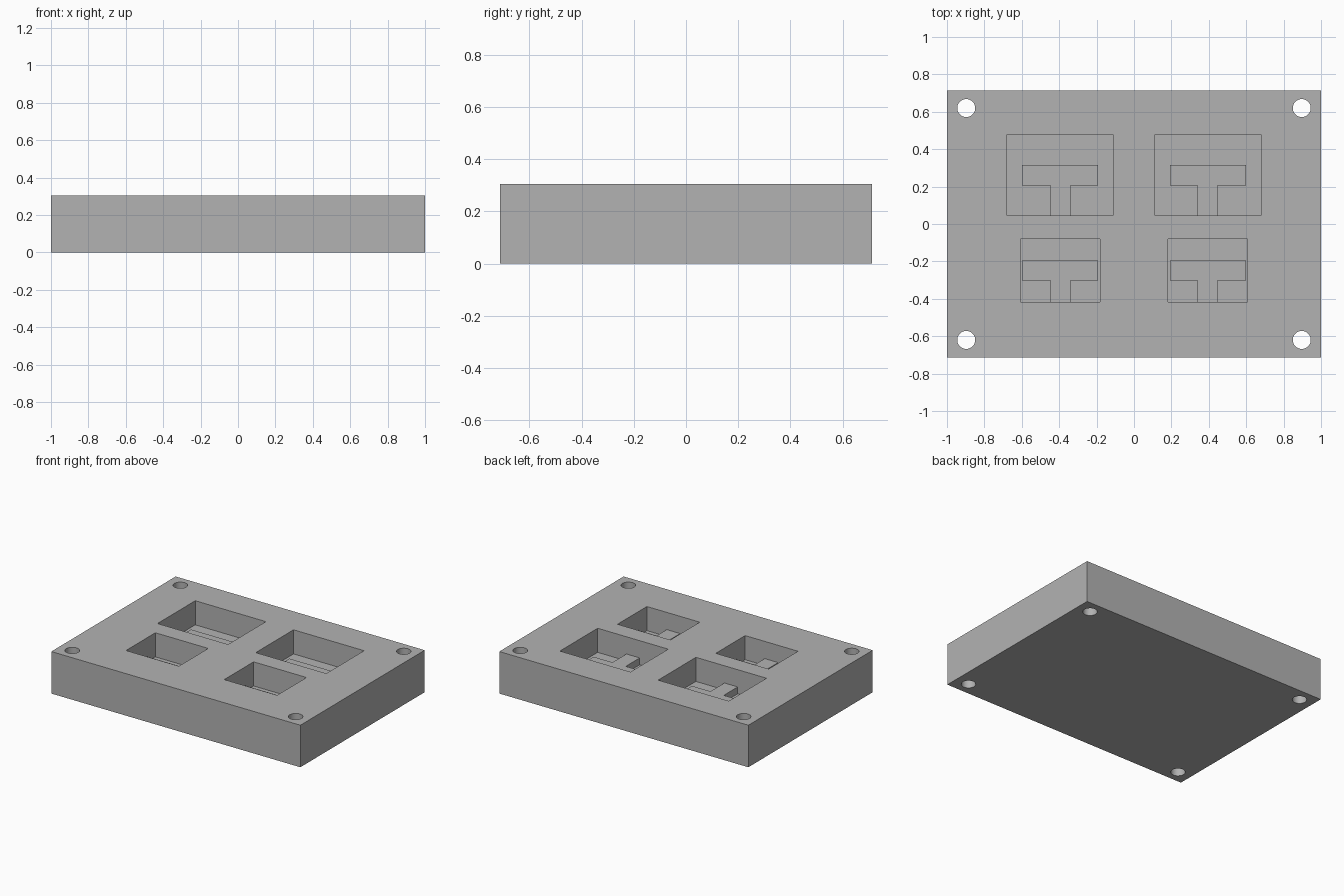
import bpy, bmesh

if "Cube" in bpy.data.objects:
    bpy.data.objects.remove(bpy.data.objects["Cube"])

HALF_X, HALF_Y, TOP = 1.0, 0.713, 0.305
FLOOR, TEE_TOP = 0.13, 0.18          # pocket floor and raised tee heights

grey = bpy.data.materials.new("plain grey")
grey.diffuse_color = (0.45, 0.45, 0.45, 1)
grey.use_nodes = True
grey.node_tree.nodes["Principled BSDF"].inputs["Base Color"].default_value = grey.diffuse_color


def prism(name, outline, z0, z1):
    """Solid made by raising an outline from z0 to z1."""
    bm = bmesh.new()
    base = bm.faces.new([bm.verts.new((x, y, z0)) for x, y in outline])
    side = bmesh.ops.extrude_face_region(bm, geom=[base])["geom"]
    for v in side:
        if isinstance(v, bmesh.types.BMVert):
            v.co.z = z1
    bmesh.ops.recalc_face_normals(bm, faces=bm.faces)
    mesh = bpy.data.meshes.new(name)
    bm.to_mesh(mesh)
    bm.free()
    mesh.materials.append(grey)
    ob = bpy.data.objects.new(name, mesh)
    bpy.context.collection.objects.link(ob)
    return ob


def rect(x0, x1, y0, y1):
    return [(x0, y0), (x1, y0), (x1, y1), (x0, y1)]


def combine(target, tool, operation):
    """Apply a boolean and discard the tool."""
    mod = target.modifiers.new(operation.lower(), "BOOLEAN")
    mod.operation, mod.solver, mod.object = operation, "EXACT", tool
    bpy.ops.object.select_all(action="DESELECT")
    bpy.context.view_layer.objects.active = target
    target.select_set(True)
    bpy.ops.object.modifier_apply(modifier=mod.name)
    bpy.data.objects.remove(tool)


# Main block
block = prism("mould_block", rect(-HALF_X, HALF_X, -HALF_Y, HALF_Y), 0, TOP)

# Pockets, mirrored left and right: inner x, outer x, front y, back y, tee bar front y, tee bar back y
pockets = [(0.111, 0.678, 0.045, 0.478, 0.205, 0.315),
           (0.182, 0.607, -0.418, -0.081, -0.303, -0.196)]
for s in (-1, 1):
    for inner, outer, front, back, bar_front, bar_back in pockets:
        combine(block, prism("pocket_cutter", rect(s * inner, s * outer, front, back),
                             FLOOR, TOP + 0.1), "DIFFERENCE")
        # Raised tee on the pocket floor, its stem running into the front wall
        root = front - 0.02
        tee = [(0.34, root), (0.447, root), (0.447, bar_front), (0.598, bar_front),
               (0.598, bar_back), (0.192, bar_back), (0.192, bar_front), (0.34, bar_front)]
        combine(block, prism("raised_tee", [(s * x, y) for x, y in tee],
                             FLOOR - 0.02, TEE_TOP), "UNION")

# Through holes in the corners
for sx in (-1, 1):
    for sy in (-1, 1):
        bpy.ops.mesh.primitive_cylinder_add(vertices=48, radius=0.048, depth=1,
                                            location=(sx * 0.897, sy * 0.62, TOP / 2))
        hole = bpy.context.object
        hole.data.materials.append(grey)
        combine(block, hole, "DIFFERENCE")

# Round hole walls, sharp edges elsewhere
bpy.ops.object.shade_smooth_by_angle()
